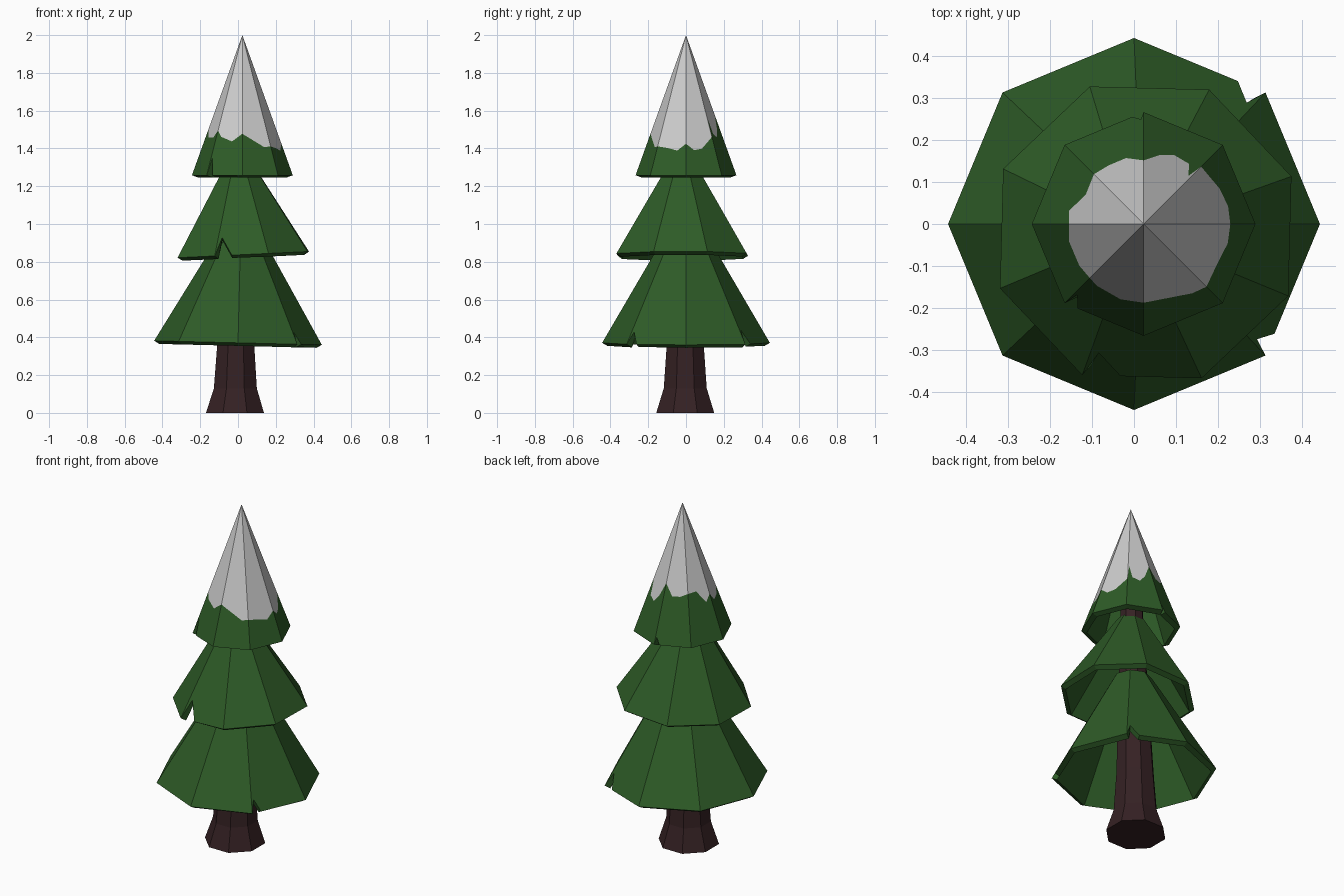
import bpy, bmesh
from math import sin, cos, radians

if "Cube" in bpy.data.objects:
    bpy.data.objects.remove(bpy.data.objects["Cube"])


def material(name, rgb):
    m = bpy.data.materials.new(name)
    m.diffuse_color = (*rgb, 1)
    m.use_nodes = True
    m.node_tree.nodes["Principled BSDF"].inputs["Base Color"].default_value = m.diffuse_color
    return m


GREEN = material("needles", (0.027, 0.105, 0.02))
BROWN = material("bark", (0.035, 0.015, 0.017))
SNOW = material("snow", (0.8, 0.8, 0.8))


def squash(ang, phase):
    # ratio of octagon radius at this angle to its corner radius
    return cos(radians(22.5)) / cos(radians((ang - phase) % 45 - 22.5))


def point(ang, corner_r, z, phase):
    r = corner_r * squash(ang, phase)
    return (r * cos(radians(ang)), r * sin(radians(ang)), z)


def build(name, faces, loc, mats):
    bm = bmesh.new()
    for pts, mi in faces:
        bm.faces.new([bm.verts.new(p) for p in pts]).material_index = mi
    bmesh.ops.remove_doubles(bm, verts=bm.verts[:], dist=1e-5)
    me = bpy.data.meshes.new(name)
    bm.to_mesh(me)
    bm.free()
    for m in mats:
        me.materials.append(m)
    ob = bpy.data.objects.new(name, me)
    ob.location = loc
    bpy.context.collection.objects.link(ob)
    return ob


def tier(name, loc, r0, r1, height, phase=0, tilt=0, notches=(), snow=None):
    """Hollow octagonal skirt; notches are (corner index, width in degrees, height)."""
    def at(ang, z):
        return point(ang, r0 + (r1 - r0) * z / height, z, phase)

    cuts = {k: (w, h) for k, w, h in notches}
    faces = []
    for k in range(8):
        a, b = phase + 45 * k, phase + 45 * (k + 1)
        rim = [at(a, 0)]
        if k in cuts:
            w, h = cuts[k]
            rim += [at(a + 0.25 * w, h), at(a + w, 0)]
        rim.append(at(b, 0))
        top = [at(b, height), at(a, height)] if r1 else [(0, 0, height)]
        if snow:
            line = []
            for ang, r in snow + [(360, snow[0][1])]:
                if a <= ang <= b:
                    # the sector's own plane gives the height
                    d = cos(radians(ang - a - 22.5)) / cos(radians(22.5))
                    z = height * (1 - r * d / r0)
                    line.append((r * cos(radians(ang)), r * sin(radians(ang)), z))
            faces += [(rim + line[::-1], 0), (line + top, 1)]
        else:
            faces.append((rim + top, 0))
    ob = build(name, faces, loc, [GREEN, SNOW] if snow else [GREEN])
    ob.rotation_euler.y = radians(tilt)
    s = ob.modifiers.new("thickness", "SOLIDIFY")
    s.thickness = 0.03
    s.offset = -1
    s.use_even_offset = True
    s.material_offset = -1
    return ob


# Trunk: flared foot, tapering up inside the crown
rings = [(0, 0.166, -0.016), (0.13, 0.123, -0.014), (0.36, 0.106, -0.012), (1.45, 0.06, 0.015)]
loops = []
for z, r, cx in rings:
    ring = [point(22.5 + 45 * k, r, z, 22.5) for k in range(8)]
    loops.append([(x + cx, y - 0.004, h) for x, y, h in ring])
faces = [(loops[0][::-1], 0), (loops[-1], 0)]
for lo, hi in zip(loops, loops[1:]):
    for k in range(8):
        j = (k + 1) % 8
        faces.append(([lo[k], lo[j], hi[j], hi[k]], 0))
build("trunk", faces, (0, 0, 0), [BROWN])

# Branch tiers, bottom to top
tier("lower_branches", (0, 0, 0.371), 0.444, 0.105, 0.58, tilt=1.4,
     notches=[(1, 9, 0.075), (7, 7, 0.065)])
tier("middle_branches", (0.028, -0.02, 0.838), 0.373, 0.07, 0.49, phase=21, tilt=-2.7,
     notches=[(5, 14, 0.095)])

# Treetop with an uneven snow line (angle, plan radius)
snow_line = [(0, .207), (12, .206), (25, .2), (45, .194), (47, .157), (53, .18), (66, .18),
             (77, .169), (90, .152), (105, .163), (121, .163), (135, .168), (153, .155),
             (170, .181), (180, .178), (193, .183), (213, .183), (225, .182), (233, .185),
             (253, .188), (270, .188), (305, .202), (315, .212), (331, .2), (347, .206)]
tier("treetop", (0.023, 0, 1.258), 0.267, 0, 0.742, snow=snow_line,
     notches=[(2, 6, 0.04), (5, 7, 0.09)])
